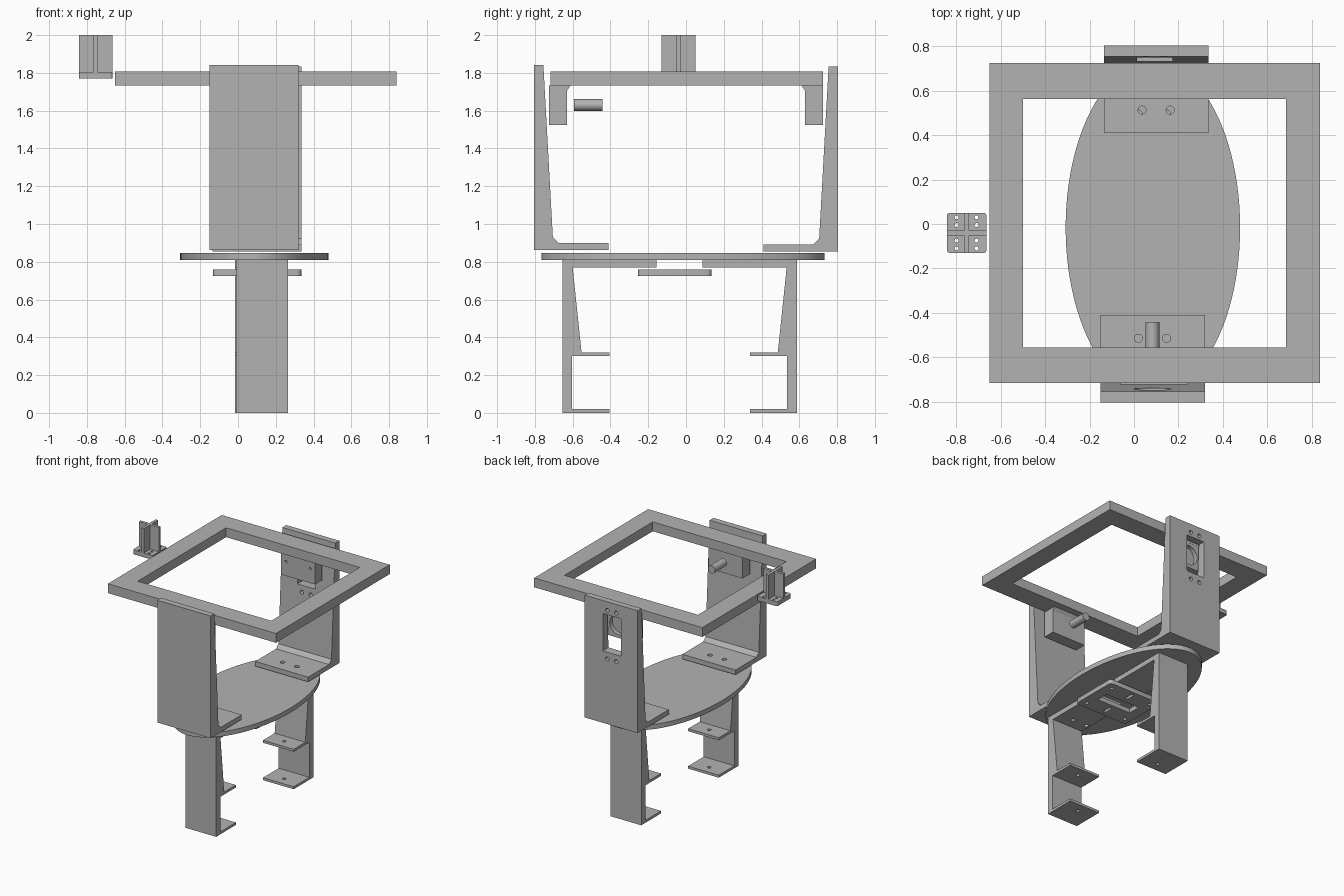
import bpy, bmesh, math
from mathutils import Matrix, Vector

if "Cube" in bpy.data.objects:
    bpy.data.objects.remove(bpy.data.objects["Cube"], do_unlink=True)

grey = bpy.data.materials.new("plain_grey")
grey.use_nodes = True
grey.diffuse_color = (0.45, 0.45, 0.45, 1)
grey.node_tree.nodes["Principled BSDF"].inputs["Base Color"].default_value = (0.45, 0.45, 0.45, 1)


def add_box(bm, x, y, z):
    size = Vector((x[1] - x[0], y[1] - y[0], z[1] - z[0]))
    mid = Vector((sum(x), sum(y), sum(z))) / 2
    bmesh.ops.create_cube(bm, size=1, matrix=Matrix.Translation(mid) @ Matrix.Diagonal(size).to_4x4())


def add_cylinder(bm, centre, radius, depth, axis="Z", segments=24):
    turn = Matrix.Rotation(math.pi / 2, 4, "X") if axis == "Y" else Matrix()
    bmesh.ops.create_cone(bm, cap_ends=True, segments=segments, radius1=radius, radius2=radius,
                          depth=depth, matrix=Matrix.Translation(centre) @ turn)


def finish(name, bm):
    bmesh.ops.recalc_face_normals(bm, faces=bm.faces)
    mesh = bpy.data.meshes.new(name)
    bm.to_mesh(mesh)
    bm.free()
    mesh.materials.append(grey)
    obj = bpy.data.objects.new(name, mesh)
    bpy.context.collection.objects.link(obj)
    return obj


def activate(obj):
    bpy.ops.object.select_all(action="DESELECT")
    obj.select_set(True)
    bpy.context.view_layer.objects.active = obj


def box(name, x, y, z):
    bm = bmesh.new()
    add_box(bm, x, y, z)
    return finish(name, bm)


def extrude_profile(name, points, x):
    """Extrude a (y, z) outline along x."""
    bm = bmesh.new()
    face = bm.faces.new([bm.verts.new((x[0], y, z)) for y, z in points])
    new = bmesh.ops.extrude_face_region(bm, geom=[face])["geom"]
    bmesh.ops.translate(bm, vec=(x[1] - x[0], 0, 0),
                        verts=[v for v in new if isinstance(v, bmesh.types.BMVert)])
    return finish(name, bm)


def cut(obj, cutter_bm):
    cutter = finish("cutter", cutter_bm)
    cutter.hide_render = True
    mod = obj.modifiers.new("cut", "BOOLEAN")
    mod.operation = "DIFFERENCE"
    mod.solver = "EXACT"
    mod.object = cutter
    activate(obj)
    bpy.ops.object.modifier_apply(modifier=mod.name)
    bpy.data.objects.remove(cutter, do_unlink=True)


def round_corners(obj, radius):
    """Round the upright edges of a plate."""
    bm = bmesh.new()
    bm.from_mesh(obj.data)
    edges = [e for e in bm.edges if abs(e.verts[0].co.z - e.verts[1].co.z) > 0.01]
    bmesh.ops.bevel(bm, geom=edges, offset=radius, segments=4, profile=0.5, affect="EDGES")
    bm.to_mesh(obj.data)
    bm.free()


def mirrored(points, shift_y=0, shift_z=0):
    return [(shift_y - y, z + shift_z) for y, z in points]


AXIS_X, PIVOT_Z = 0.09, 1.63
FOOT_X = (0.02, 0.147)

# Top frame
frame = box("top_frame", (-0.652, 0.838), (-0.717, 0.725), (1.732, 1.807))
bm = bmesh.new()
add_box(bm, (-0.5, 0.685), (-0.557, 0.563), (1.6, 1.9))
cut(frame, bm)

# Pivot blocks hanging below the frame
hanger = [(-0.724, 1.525), (-0.63, 1.525), (-0.63, 1.705), (-0.612, 1.732), (-0.724, 1.732)]
extrude_profile("front_pivot_block", hanger, (-0.06, 0.24))
back_block = extrude_profile("back_pivot_block", mirrored(hanger), (-0.06, 0.24))
bm = bmesh.new()
add_cylinder(bm, (AXIS_X, 0.74, PIVOT_Z), 0.08, 0.1, "Y", 32)
for x in (-0.015, 0.2):
    add_cylinder(bm, (x, 0.63, 1.64), 0.01, 0.06, "Y", 16)
cut(back_block, bm)

# Pivot pin
bm = bmesh.new()
add_cylinder(bm, (0.083, -0.518, PIVOT_Z), 0.031, 0.151, "Y", 32)
finish("pivot_pin", bm)

# Upper arms
arm = [(-0.805, 0.862), (-0.805, 1.842), (-0.755, 1.842), (-0.705, 0.93),
       (-0.675, 0.9), (-0.41, 0.9), (-0.41, 0.862)]
front_arm = extrude_profile("front_arm", arm, (-0.152, 0.32))
bm = bmesh.new()
add_cylinder(bm, (0.083, -0.7, PIVOT_Z), 0.085, 0.16, "Y", 32)
for x in FOOT_X:
    add_cylinder(bm, (x, -0.515, 0.88), 0.018, 0.2)
cut(front_arm, bm)

back_arm = extrude_profile("back_arm", mirrored(arm, 0, -0.008), (-0.135, 0.335))
bm = bmesh.new()
add_box(bm, (0.014, 0.174), (0.6, 0.9), (1.43, 1.73))
for x in (0.055, 0.135):
    for z in (1.765, 1.375):
        add_cylinder(bm, (x, 0.76, z), 0.016, 0.3, "Y")
for x in FOOT_X:
    add_cylinder(bm, (x + 0.016, 0.513, 0.87), 0.018, 0.2)
cut(back_arm, bm)

# Oval deck
bm = bmesh.new()
add_cylinder(bm, (0, 0, 0), 1, 1, segments=96)
bmesh.ops.transform(bm, verts=bm.verts, matrix=Matrix.Translation((0.085, -0.016, 0.828))
                    @ Matrix.Diagonal((0.393, 0.749, 0.038, 1)))
deck = finish("oval_deck", bm)
bm = bmesh.new()
for x in FOOT_X:
    add_cylinder(bm, (x, 0.495, 0.83), 0.018, 0.2)
cut(deck, bm)

# Legs with two clamp shelves each
leg = [(-0.655, 0), (-0.405, 0), (-0.405, 0.02), (-0.603, 0.02), (-0.603, 0.3),
       (-0.405, 0.3), (-0.405, 0.32), (-0.553, 0.32), (-0.6, 0.77),
       (-0.155, 0.77), (-0.155, 0.809), (-0.655, 0.809)]
for name, outline, x, hole_y, foot_y in (
        ("front_leg", leg, (-0.007, 0.265), -0.48, -0.515),
        ("back_leg", mirrored(leg, -0.067), (-0.015, 0.257), 0.413, 0.45)):
    obj = extrude_profile(name, outline, x)
    bm = bmesh.new()
    add_cylinder(bm, (sum(x) / 2, hole_y, 0.16), 0.014, 0.5)
    for hx in FOOT_X:
        add_cylinder(bm, (hx, foot_y, 0.79), 0.016, 0.2)
    cut(obj, bm)

# Slotted plate beneath the deck
plate = box("slotted_plate", (-0.132, 0.335), (-0.255, 0.135), (0.724, 0.76))
round_corners(plate, 0.025)
bm = bmesh.new()
px, py = 0.1, -0.06
add_box(bm, (px - 0.15, px + 0.15), (py - 0.05, py + 0.05), (0.6, 0.9))
for s in (-1, 1):
    add_box(bm, (px - 0.012, px + 0.012), (py + s * 0.125 - 0.04, py + s * 0.125 + 0.04), (0.6, 0.9))
    for t in (-1, 1):
        add_cylinder(bm, (px + s * 0.18, py + t * 0.14, 0.74), 0.014, 0.2)
cut(plate, bm)

# Small cross-ribbed bracket beside the frame
cx, cy = -0.754, -0.04
base = box("bracket_base", (cx - 0.089, cx + 0.089), (cy - 0.09, cy + 0.09), (1.77, 1.805))
round_corners(base, 0.012)
bm = bmesh.new()
for x in (cx - 0.045, cx + 0.045):
    for y in (-0.07, -0.035, 0.035, 0.07):
        add_cylinder(bm, (x, cy + y, 1.79), 0.009, 0.1, segments=16)
cut(base, bm)
box("bracket_rib_across", (cx - 0.089, cx + 0.089), (cy - 0.011, cy + 0.011), (1.8, 2))
box("bracket_rib_along", (cx - 0.011, cx + 0.011), (cy - 0.09, cy + 0.09), (1.8, 2))

# Smooth the round walls, keep edges sharp
for obj in list(bpy.context.scene.objects):
    if obj.type == "MESH":
        activate(obj)
        bpy.ops.object.shade_smooth_by_angle(angle=math.radians(25))
